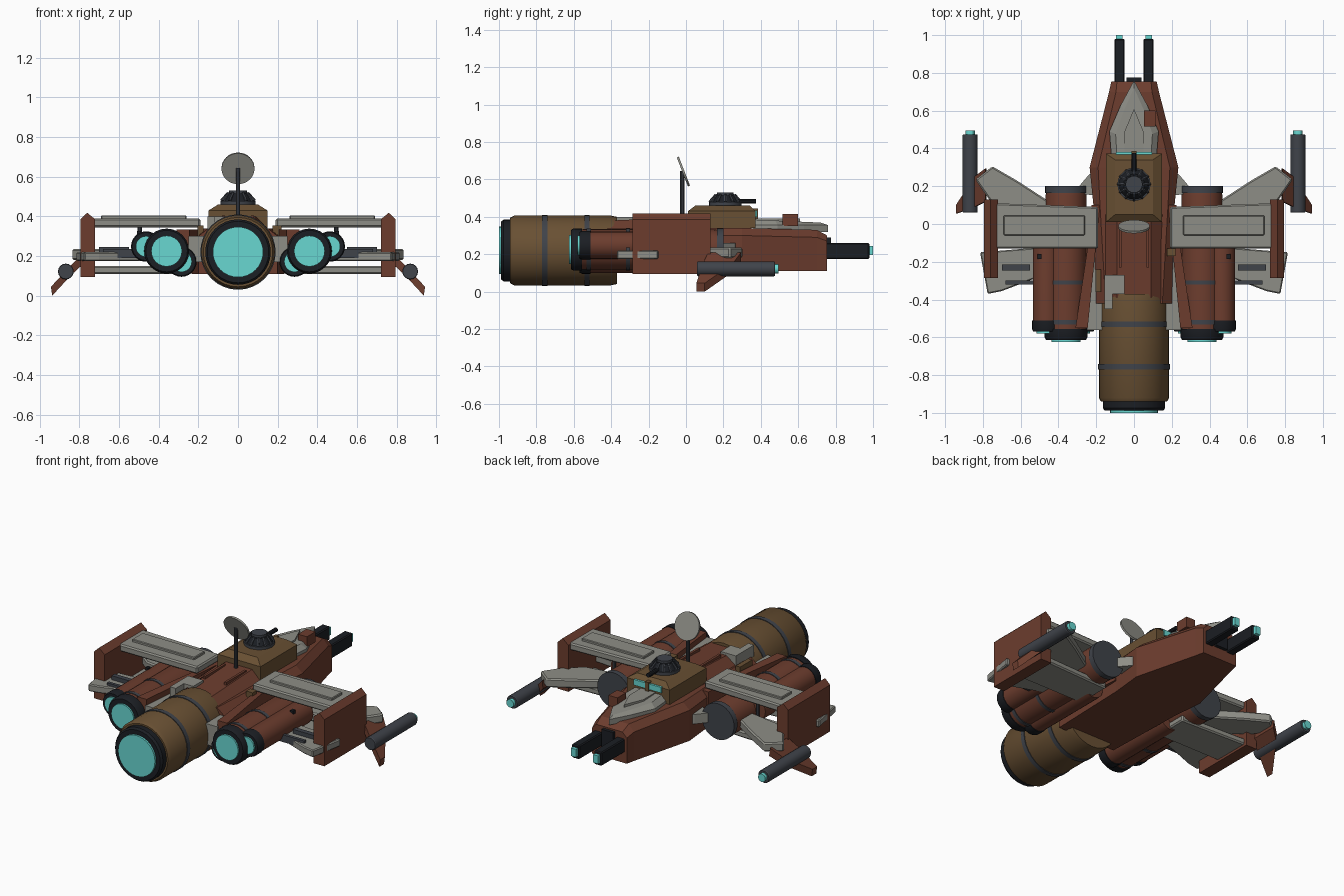
import bpy, bmesh, math
from mathutils import Matrix, Vector

if "Cube" in bpy.data.objects:
    bpy.data.objects.remove(bpy.data.objects["Cube"])


def mat(name, r, g, b):
    m = bpy.data.materials.new(name)
    m.diffuse_color = (r, g, b, 1)
    m.use_nodes = True
    m.node_tree.nodes["Principled BSDF"].inputs["Base Color"].default_value = m.diffuse_color
    return m


RUST = mat("rust", 0.15, 0.046, 0.027)
TAN = mat("tan", 0.14, 0.08, 0.033)
STEEL = mat("steel", 0.05, 0.056, 0.068)
BLACK = mat("black", 0.011, 0.013, 0.017)
GLOW = mat("glow", 0.14, 0.68, 0.64)
GREY = mat("plate", 0.27, 0.27, 0.24)


def finish(name, bm, m, mirror=False, bevel=0, smooth=False):
    bmesh.ops.recalc_face_normals(bm, faces=bm.faces)
    me = bpy.data.meshes.new(name)
    bm.to_mesh(me)
    bm.free()
    me.materials.append(m)
    ob = bpy.data.objects.new(name, me)
    bpy.context.collection.objects.link(ob)
    if bevel:
        b = ob.modifiers.new("bevel", "BEVEL")
        b.width, b.segments = bevel, 1
    if mirror:
        ob.modifiers.new("mirror", "MIRROR")
    if smooth:
        bpy.ops.object.select_all(action='DESELECT')
        ob.select_set(True)
        bpy.context.view_layer.objects.active = ob
        bpy.ops.object.shade_smooth_by_angle(angle=math.radians(30))
    return ob


def loft(name, rings, m, **kw):
    """Skin a list of equal-length point rings and cap both ends."""
    bm = bmesh.new()
    vs = [[bm.verts.new(p) for p in r] for r in rings]
    n = len(vs[0])
    for a, b in zip(vs, vs[1:]):
        for i in range(n):
            bm.faces.new((a[i], a[(i + 1) % n], b[(i + 1) % n], b[i]))
    bm.faces.new(vs[0])
    bm.faces.new(vs[-1])
    return finish(name, bm, m, **kw)


def plate(name, pts, z0, z1, m, **kw):
    return loft(name, [[(x, y, z) for x, y in pts] for z in (z0, z1)], m, **kw)


def box(name, x, y, z, m, **kw):
    return plate(name, [(x[0], y[0]), (x[1], y[0]), (x[1], y[1]), (x[0], y[1])], *z, m, **kw)


def lathe(name, x, z, prof, m, n=24, **kw):
    """Round part along y: prof is a list of (y, radius)."""
    rings = [[(x + r * math.cos(2 * math.pi * i / n), y, z + r * math.sin(2 * math.pi * i / n))
              for i in range(n)] for y, r in prof]
    return loft(name, rings, m, smooth=True, **kw)


def rod(name, a, b, r0, r1, m, n=20, **kw):
    a, b = Vector(a), Vector(b)
    bm = bmesh.new()
    rot = (b - a).to_track_quat('Z', 'Y').to_matrix().to_4x4()
    bmesh.ops.create_cone(bm, cap_ends=True, segments=n, radius1=r0, radius2=r1,
                          depth=(b - a).length, matrix=Matrix.Translation((a + b) / 2) @ rot)
    return finish(name, bm, m, smooth=True, **kw)


# Hull: chamfered section lofted from nose to tail
def section(y, w, tw, zs, zt):
    return [(-w, y, 0.11), (w, y, 0.11), (w, y, zs), (tw, y, zt), (-tw, y, zt), (-w, y, zs)]


loft("hull", [section(0.755, 0.12, 0.09, 0.27, 0.30), section(0.70, 0.132, 0.095, 0.29, 0.33),
              section(0.30, 0.235, 0.19, 0.30, 0.34), section(0.10, 0.215, 0.18, 0.30, 0.34),
              section(-0.42, 0.20, 0.15, 0.30, 0.34)], RUST)
loft("hull_spine", [[(-0.17, y, 0.32), (0.17, y, 0.32), (0.09, y, zt), (-0.09, y, zt)]
                    for y, zt in ((0.05, 0.40), (-0.40, 0.38))], RUST)
plate("hull_side_plate", [(0.18, 0.1), (0.225, 0.1), (0.245, -0.12), (0.31, -0.55), (0.245, -0.55)],
      0.18, 0.335, RUST, mirror=True)
plate("hull_side_liner", [(0.17, -0.1), (0.22, -0.1), (0.25, -0.56), (0.17, -0.56)],
      0.17, 0.30, GREY, mirror=True)
box("spine_rail", (0.065, 0.08), (-0.23, -0.03), (0.38, 0.405), RUST, mirror=True)
box("nose_block", (-0.04, 0.04), (0.74, 0.775), (0.18, 0.29), BLACK)

# Nose canopy and cockpit
canopy = [(0, 0.76), (0.07, 0.63), (0.13, 0.49), (0.12, 0.36), (-0.12, 0.36), (-0.13, 0.49), (-0.07, 0.63)]
loft("nose_canopy", [[(x, y, 0.32) for x, y in canopy],
                     [(x, y, 0.355) for x, y in canopy],
                     [(x * 0.75, 0.36 + (y - 0.36) * 0.9, 0.385 - 0.04 * (y - 0.36)) for x, y in canopy]], GREY)
plate("canopy_ridge", [(0, 0.61), (0.05, 0.49), (0.05, 0.37), (-0.05, 0.37), (-0.05, 0.49)], 0.37, 0.39, GREY)
box("sensor_block", (0.053, 0.115), (0.515, 0.60), (0.35, 0.415), RUST)
loft("cockpit", [[(sx * w, y, z) for sx, y in ((-1, y0), (1, y0), (1, y1), (-1, y1))]
                 for w, y0, y1, z in ((0.148, 0.01, 0.372, 0.34), (0.148, 0.01, 0.372, 0.43),
                                      (0.10, 0.05, 0.34, 0.46))], TAN)
box("cockpit_window", (-0.095, 0.095), (0.35, 0.38), (0.40, 0.435), GLOW)
box("window_post", (-0.012, 0.012), (0.34, 0.386), (0.39, 0.445), TAN)

# Turret
C = (0, 0.21)
rod("turret_base", (*C, 0.45), (*C, 0.478), 0.088, 0.088, STEEL)
rod("turret_dome", (*C, 0.478), (*C, 0.515), 0.08, 0.055, BLACK)
rod("turret_cap", (*C, 0.51), (*C, 0.53), 0.045, 0.045, STEEL)
rod("turret_barrel", (0, 0.26, 0.483), (0, 0.375, 0.483), 0.013, 0.013, BLACK, n=10)
for i in range(12):
    a = math.tau * i / 12
    d = Vector((math.cos(a), math.sin(a), 0))
    o = Vector((*C, 0))
    rod("turret_fin", o + d * 0.085 + Vector((0, 0, 0.478)), o + d * 0.05 + Vector((0, 0, 0.518)),
        0.007, 0.007, STEEL, n=6)

# Antenna dish
rod("antenna_pole", (0, -0.02, 0.36), (0, -0.02, 0.645), 0.011, 0.011, STEEL, n=10)
c, d = Vector((0, -0.014, 0.642)), Vector((0, 0.935, 0.36))
rod("antenna_dish", c - d * 0.006, c + d * 0.006, 0.083, 0.083, GREY, n=32)

# Main engine
lathe("main_engine", 0, 0.22, [(-0.37, 0.13), (-0.37, 0.18), (-0.40, 0.186), (-0.92, 0.186), (-0.94, 0.175)], TAN, n=32)
for y in (-0.53, -0.755):
    lathe("main_engine_band", 0, 0.22, [(y - 0.014, 0.19), (y + 0.014, 0.19)], STEEL, n=32)
lathe("main_nozzle", 0, 0.22, [(-0.93, 0.165), (-0.975, 0.165), (-0.988, 0.155)], BLACK, n=32)
lathe("main_glow", 0, 0.22, [(-0.95, 0.127), (-1.0, 0.127)], GLOW, n=32)
plate("tank_hatch", [(-0.155, -0.45), (-0.115, -0.45), (-0.115, -0.37), (-0.05, -0.37), (-0.05, -0.27), (-0.155, -0.27)],
      0.33, 0.40, GREY)
box("side_duct", (-0.205, -0.175), (-0.36, -0.24), (0.30, 0.355), TAN)
box("side_duct_small", (0.175, 0.22), (-0.17, -0.13), (0.30, 0.355), TAN)


# Side engine clusters
def engine(tag, x, z, r, front, back):
    lathe(tag + "_nacelle", x, z, [(front, r * 0.97), (front - 0.02, r), (back + 0.06, r)], RUST, mirror=True)
    lathe(tag + "_nozzle", x, z, [(back + 0.07, r * 1.05), (back + 0.025, r * 1.05), (back + 0.01, r * 0.97)],
          BLACK, mirror=True)
    lathe(tag + "_glow", x, z, [(back + 0.04, r * 0.72), (back, r * 0.72)], GLOW, mirror=True)


engine("large_engine", 0.36, 0.225, 0.108, 0.17, -0.625)
engine("outer_engine", 0.463, 0.248, 0.073, -0.02, -0.58)
engine("inner_engine", 0.285, 0.172, 0.073, -0.02, -0.58)
lathe("engine_intake", 0.36, 0.225, [(0.165, 0.112), (0.20, 0.112)], STEEL, mirror=True)
for y in (-0.31, -0.52):
    lathe("engine_band", 0.36, 0.225, [(y - 0.011, 0.112), (y + 0.011, 0.112)], STEEL, mirror=True)
box("engine_vent", (0.49, 0.51), (-0.185, -0.16), (0.29, 0.325), BLACK, mirror=True)
rod("wing_strut", (0.495, 0, 0.2), (0.495, 0, 0.36), 0.011, 0.011, STEEL, n=10, mirror=True)

# Upper and lower wing panels
panel = [(0.19, -0.13), (0.735, -0.13), (0.735, 0.11), (0.19, 0.09)]
plate("upper_wing", panel, 0.345, 0.39, GREY, mirror=True, bevel=0.008)
box("upper_wing_inset", (0.26, 0.69), (-0.06, 0.045), (0.38, 0.405), GREY, mirror=True, bevel=0.004)
plate("lower_wing", [(max(x, 0.28), y) for x, y in panel], 0.11, 0.15, GREY, mirror=True, bevel=0.008)

# Wing end plates with ridged top
loft("end_plate", [[(0.72, y, 0.095), (0.795, y, 0.095), (0.795, y, 0.385), (0.76, y, 0.418), (0.72, y, 0.385)]
                   for y in (-0.285, 0.13)], RUST, mirror=True)

# Rear and forward swept wings
plate("rear_wing", [(0.45, -0.12), (0.815, -0.15), (0.775, -0.37), (0.70, -0.355), (0.45, -0.26)],
      0.175, 0.22, GREY, mirror=True, bevel=0.006)
plate("rear_wing_flap", [(0.55, -0.215), (0.70, -0.215), (0.70, -0.245), (0.55, -0.245)],
      0.21, 0.245, STEEL, mirror=True)
plate("rear_wing_bar", [(0.50, -0.30), (0.68, -0.30), (0.68, -0.32), (0.50, -0.32)],
      0.19, 0.235, STEEL, mirror=True)
arm = [(0.42, 0.10), (0.62, 0.23), (0.75, 0.305), (0.84, 0.235), (0.76, 0.12), (0.66, 0.04), (0.42, 0.0)]
plate("forward_wing", arm, 0.18, 0.235, GREY, mirror=True, bevel=0.008)
plate("wing_root", [(0.20, 0.285), (0.24, 0.26), (0.32, 0.165), (0.20, 0.15)], 0.20, 0.26, GREY, mirror=True)

# Drooping winglets and wing cannons
loft("winglet", [[(x, y0, z), (x, y1, z), (x + 0.006, y1, z + dz), (x + 0.006, y0, z + dz)]
                 for x, z, dz, y0, y1 in ((0.78, 0.16, 0.05, 0.12, 0.295), (0.84, 0.105, 0.045, 0.09, 0.25),
                                          (0.937, 0.0, 0.045, 0.055, 0.10))], RUST, mirror=True)
lathe("wing_cannon", 0.868, 0.122, [(0.06, 0.037), (0.065, 0.04), (0.47, 0.04), (0.475, 0.037)], STEEL, n=16, mirror=True)
lathe("wing_cannon_glow", 0.868, 0.122, [(0.46, 0.025), (0.495, 0.025)], GLOW, n=12, mirror=True)

# Nose cannons
box("nose_cannon", (0.05, 0.104), (0.70, 0.98), (0.175, 0.26), BLACK, mirror=True, bevel=0.006)
box("nose_cannon_glow", (0.06, 0.094), (0.96, 1.0), (0.195, 0.245), GLOW, mirror=True)
